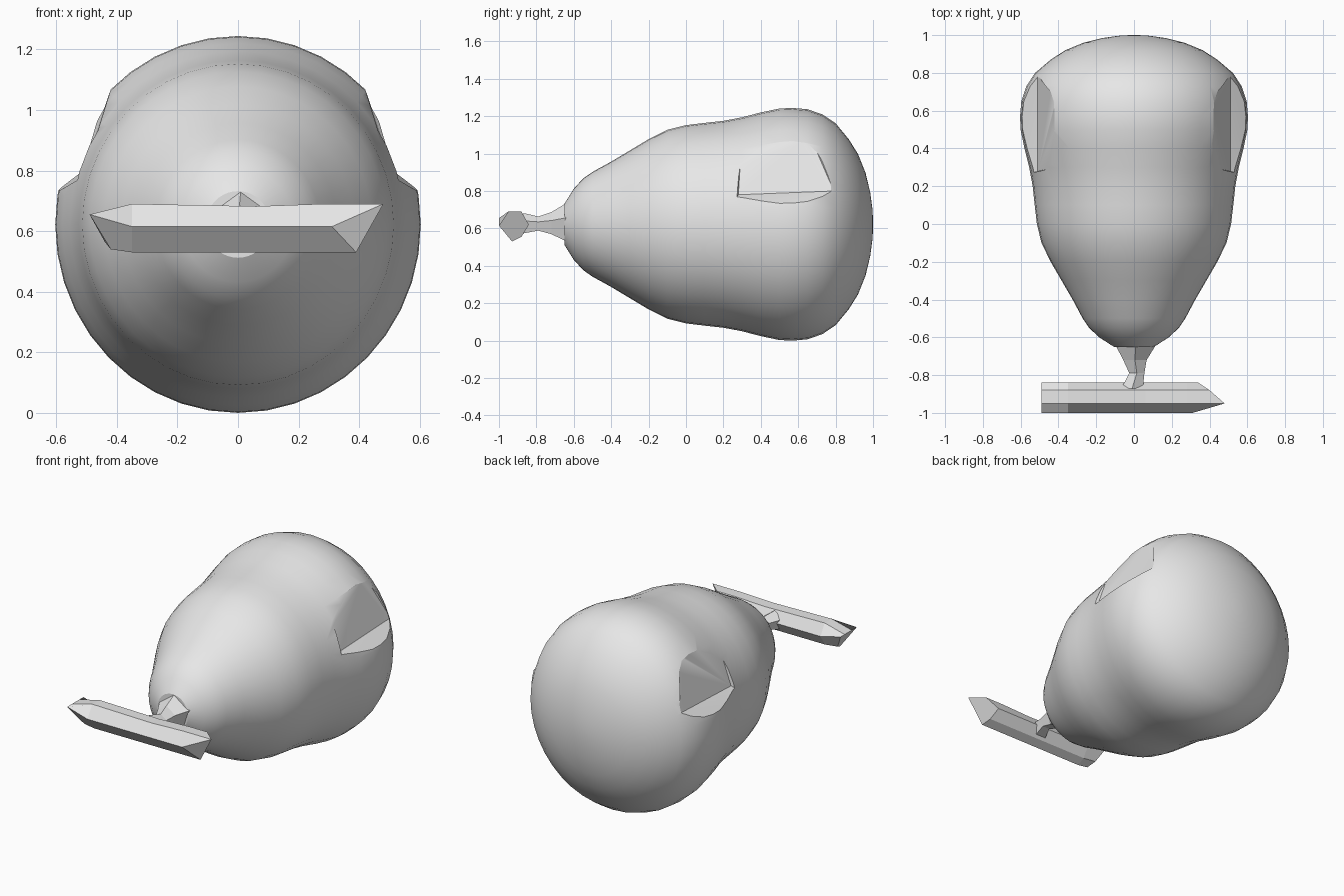
import bpy
import bmesh
from math import sin, cos, tau, radians

cube = bpy.data.objects.get("Cube")
if cube:
    bpy.data.objects.remove(cube, do_unlink=True)

grey = bpy.data.materials.new("plain_grey")
grey.use_nodes = True
grey.diffuse_color = (0.8, 0.8, 0.8, 1)
grey.node_tree.nodes["Principled BSDF"].inputs["Base Color"].default_value = (0.8, 0.8, 0.8, 1)

AXIS_Z = 0.622


def finish(name, bm):
    bmesh.ops.recalc_face_normals(bm, faces=bm.faces)
    mesh = bpy.data.meshes.new(name)
    bm.to_mesh(mesh)
    bm.free()
    mesh.materials.append(grey)
    obj = bpy.data.objects.new(name, mesh)
    bpy.context.collection.objects.link(obj)
    return obj


def loft(name, rings):
    """Skin a list of equal-length point rings and cap both ends."""
    bm = bmesh.new()
    loops = [[bm.verts.new(p) for p in ring] for ring in rings]
    n = len(loops[0])
    for a, b in zip(loops, loops[1:]):
        for i in range(n):
            j = (i + 1) % n
            bm.faces.new((a[i], a[j], b[j], b[i]))
    bm.faces.new(loops[0])
    bm.faces.new(loops[-1])
    return finish(name, bm)


def round_ring(y, r, sides, x=0, squash=1.0):
    return [(x + squash * r * sin(tau * i / sides), y, AXIS_Z + r * cos(tau * i / sides))
            for i in range(sides)]


# Pear-shaped body, lathed along y
profile = [(-.65, .11), (-.6, .19), (-.55, .245), (-.5, .28), (-.4, .335), (-.3, .395),
           (-.2, .455), (-.1, .505), (0, .53), (.1, .542), (.2, .553), (.3, .572),
           (.4, .598), (.5, .619), (.57, .622), (.65, .615), (.73, .587), (.8, .54),
           (.87, .455), (.92, .375), (.96, .275), (.985, .17), (.997, .08), (1, .02)]
body = loft("body", [round_ring(y, r, 40, squash=.97) for y, r in profile])

# Faceted hollows cut into both upper flanks
hollow = [(.41, .3, 1.1), (.41, .66, 1.1), (.51, .79, .8), (.51, .28, .78),
          (.75, .2, 1.2), (.75, .9, 1.2), (.75, .9, .64), (.75, .2, .64)]
for side, name in ((1, "left_hollow_cutter"), (-1, "right_hollow_cutter")):
    bm = bmesh.new()
    for x, y, z in hollow:
        bm.verts.new((side * x, y, z))
    bmesh.ops.convex_hull(bm, input=bm.verts)
    cutter = finish(name, bm)
    cutter.hide_render = True
    mod = body.modifiers.new("hollow", 'BOOLEAN')
    mod.operation = 'DIFFERENCE'
    mod.solver = 'EXACT'
    mod.object = cutter
    bpy.context.view_layer.objects.active = body
    bpy.ops.object.modifier_apply(modifier=mod.name)
    bpy.data.objects.remove(cutter, do_unlink=True)

bpy.ops.object.select_all(action='DESELECT')
body.select_set(True)
bpy.context.view_layer.objects.active = body
bpy.ops.object.shade_smooth_by_angle(angle=radians(25))

# Pinched, faceted neck
loft("neck", [round_ring(y, r, 5, x) for y, r, x in
              [(-.62, .125, .01), (-.72, .065, .005), (-.79, .042, .015), (-.87, .06, -.01)]])

# Crossbar: section points as (y, z), front edge first, running over the top
section = [(-1, .615), (-.95, .69), (-.88, .69), (-.84, .62), (-.88, .555), (-.93, .53)]
left_x = [-.49, -.49, -.49, -.49, -.44, -.42]
right_x = [.31, .48, .4, .34, .37, .39]
end_a = [(x, y, .655 if z > .6 else z + .01) for x, (y, z) in zip(left_x, section)]
end_b = [(x, y, z) for x, (y, z) in zip(right_x, section)]
middle = [[(x, y, z - (dip if z > .65 else 0)) for y, z in section]
          for x, dip in ((-.35, 0), (.06, .008), (.28, 0))]
loft("crossbar", [end_a] + middle + [end_b])
